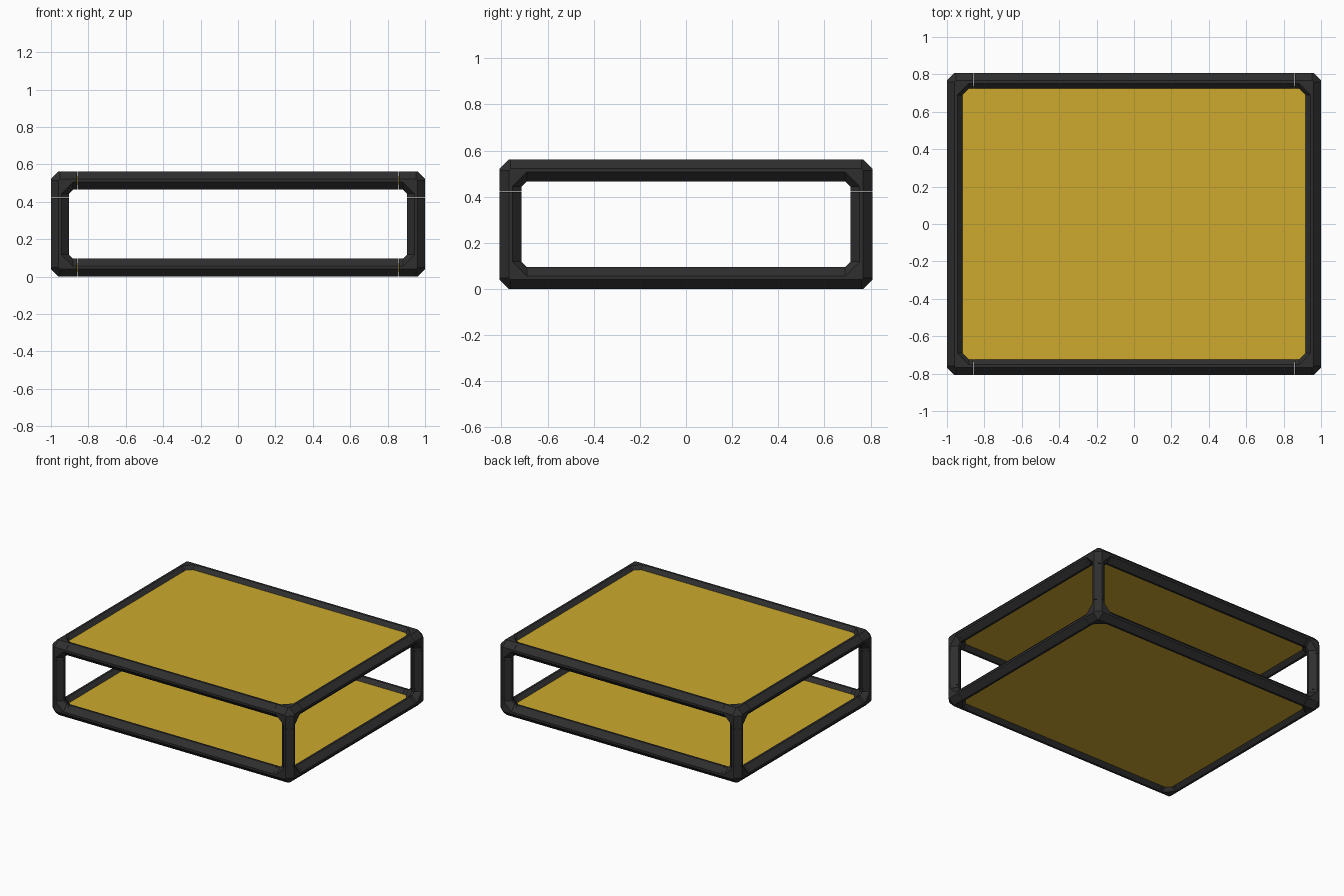
import bpy, bmesh
from mathutils import Vector
from itertools import product

cube = bpy.data.objects.get("Cube")
if cube:
    bpy.data.objects.remove(cube, do_unlink=True)

# Main sizes
R = 0.048                              # half thickness of a bar
FLAT = 0.008                           # half width of the narrow ridge flats
MID = Vector((0, 0, 0.281))            # centre of the frame
HALF = Vector((0.952, 0.76, 0.233))    # frame centre to bar axes
ARM, WEB, GAP = 0.092, 0.07, 0.001


def material(name, rgb):
    mat = bpy.data.materials.new(name)
    mat.use_nodes = True
    mat.diffuse_color = (*rgb, 1)
    bsdf = mat.node_tree.nodes["Principled BSDF"]
    bsdf.inputs["Base Color"].default_value = (*rgb, 1)
    bsdf.inputs["Roughness"].default_value = 0.6
    return mat


dark = material("dark_grey", (0.027, 0.028, 0.027))
yellow = material("mustard_yellow", (0.61, 0.40, 0.026))


def finish(name, bm, mat):
    bmesh.ops.recalc_face_normals(bm, faces=bm.faces[:])
    mesh = bpy.data.meshes.new(name)
    bm.to_mesh(mesh)
    bm.free()
    mesh.materials.append(mat)
    obj = bpy.data.objects.new(name, mesh)
    bpy.context.collection.objects.link(obj)
    return obj


def ring(centre, axis):
    """Eight-sided bar section: a diamond with its ridges cut flat."""
    profile = [(R, -FLAT), (R, FLAT), (FLAT, R), (-FLAT, R),
               (-R, FLAT), (-R, -FLAT), (-FLAT, -R), (FLAT, -R)]
    points = []
    for a, b in profile:
        p = Vector(centre)
        p[(axis + 1) % 3] += a
        p[(axis + 2) % 3] += b
        points.append(p)
    return points


def add_hull(bm, points):
    verts = [bm.verts.new(p) for p in points]
    result = bmesh.ops.convex_hull(bm, input=verts)
    spare = [v for v in set(result["geom_interior"] + result["geom_unused"])
             if isinstance(v, bmesh.types.BMVert) and v.is_valid]
    bmesh.ops.delete(bm, geom=spare, context="VERTS")


def bar_points(start, end, axis):
    return ring(start, axis) + ring(end, axis)


def clean(bm):
    bmesh.ops.dissolve_limit(bm, angle_limit=0.02, verts=bm.verts[:], edges=bm.edges[:])


# Straight bars, four along each axis
for axis, label in enumerate(("cross_bar", "side_bar", "post")):
    for s, t in product((-1, 1), repeat=2):
        start = MID.copy()
        start[(axis + 1) % 3] += s * HALF[(axis + 1) % 3]
        start[(axis + 2) % 3] += t * HALF[(axis + 2) % 3]
        end = start.copy()
        reach = HALF[axis] - ARM - GAP
        start[axis] -= reach
        end[axis] += reach
        bm = bmesh.new()
        add_hull(bm, bar_points(start, end, axis))
        clean(bm)
        finish(label, bm, dark)

# Corner joints: a webbed hub with three short sleeves
for signs in product((-1, 1), repeat=3):
    centre = MID + Vector(s * h for s, h in zip(signs, HALF))
    bm = bmesh.new()
    hub = []
    for axis in range(3):
        web, tip = centre.copy(), centre.copy()
        web[axis] -= signs[axis] * WEB
        tip[axis] -= signs[axis] * ARM
        hub += bar_points(centre, web, axis)
        add_hull(bm, bar_points(web, tip, axis))
    add_hull(bm, hub)
    clean(bm)
    finish("corner_joint", bm, dark)

# Top and bottom panels, held between the bars
for name, side in (("bottom_panel", -1), ("top_panel", 1)):
    bm = bmesh.new()
    bmesh.ops.create_cube(bm, size=1)
    bmesh.ops.scale(bm, vec=(1.86, 1.476, 0.042), verts=bm.verts[:])
    bmesh.ops.translate(bm, vec=MID + Vector((0, 0, side * HALF.z)), verts=bm.verts[:])
    finish(name, bm, yellow)
